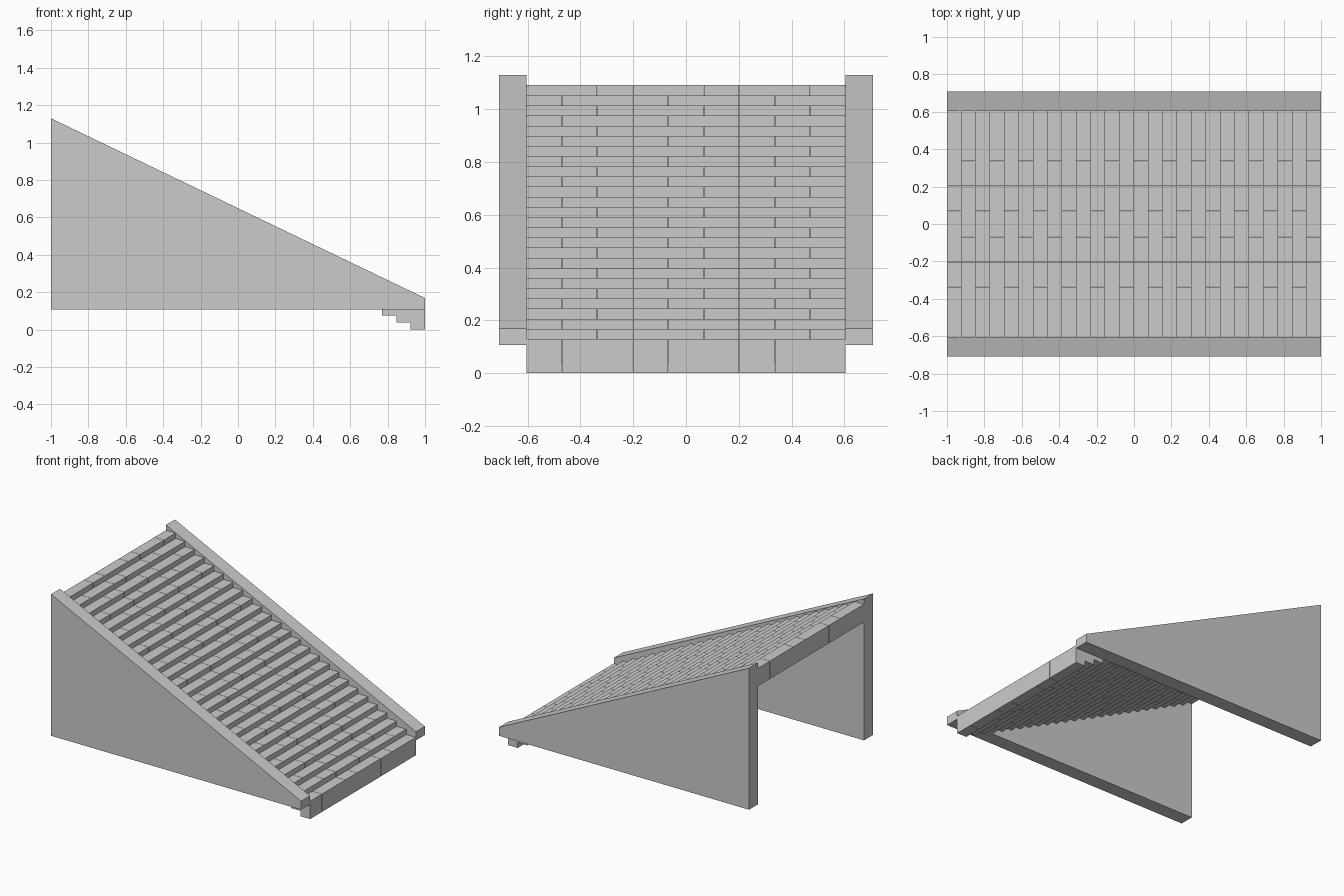
import bpy, bmesh

if "Cube" in bpy.data.objects:
    bpy.data.objects.remove(bpy.data.objects["Cube"])

STEPS = 26
RUN = 2.0 / STEPS          # tread depth
RISE = 0.962 / (STEPS - 1) # height gained per step
THICK = 0.129              # height of each brick
INNER, OUTER = 0.605, 0.7075
GAP = 0.002                # joint between bricks


def make_object(name, bm):
    bmesh.ops.recalc_face_normals(bm, faces=bm.faces)
    mesh = bpy.data.meshes.new(name)
    bm.to_mesh(mesh)
    bm.free()
    obj = bpy.data.objects.new(name, mesh)
    bpy.context.collection.objects.link(obj)
    return obj


def add_box(bm, lo, hi):
    verts = bmesh.ops.create_cube(bm, size=1)["verts"]
    for v in verts:
        for i in range(3):
            v.co[i] = (lo[i] + hi[i]) / 2 + v.co[i] * (hi[i] - lo[i])


# Sloping side walls, one per side
profile = [(-1, 0.107), (1, 0.107), (1, 0.169), (-1, 1.13)]
for name, y0, y1 in (("front_wall", -OUTER, -INNER), ("back_wall", INNER, OUTER)):
    bm = bmesh.new()
    face = bm.faces.new([bm.verts.new((x, y0, z)) for x, z in profile])
    ext = bmesh.ops.extrude_face_region(bm, geom=[face], use_keep_orig=True)
    for v in ext["geom"]:
        if isinstance(v, bmesh.types.BMVert):
            v.co.y = y1
    make_object(name, bm)

# Brick steps: three sections, each split 1/3 - 2/3, alternating by row
section = 2 * INNER / 3
for k in range(STEPS):
    bm = bmesh.new()
    x1 = 1 - k * RUN
    z0 = k * RISE
    split = section * (1 / 3 if k % 2 == 0 else 2 / 3)
    for s in range(3):
        y = -INNER + s * section
        for a, b in ((y, y + split), (y + split, y + section)):
            add_box(bm, (x1 - RUN, a + GAP / 2, z0), (x1, b - GAP / 2, z0 + THICK))
    make_object(f"step_{k + 1:02d}", bm)
